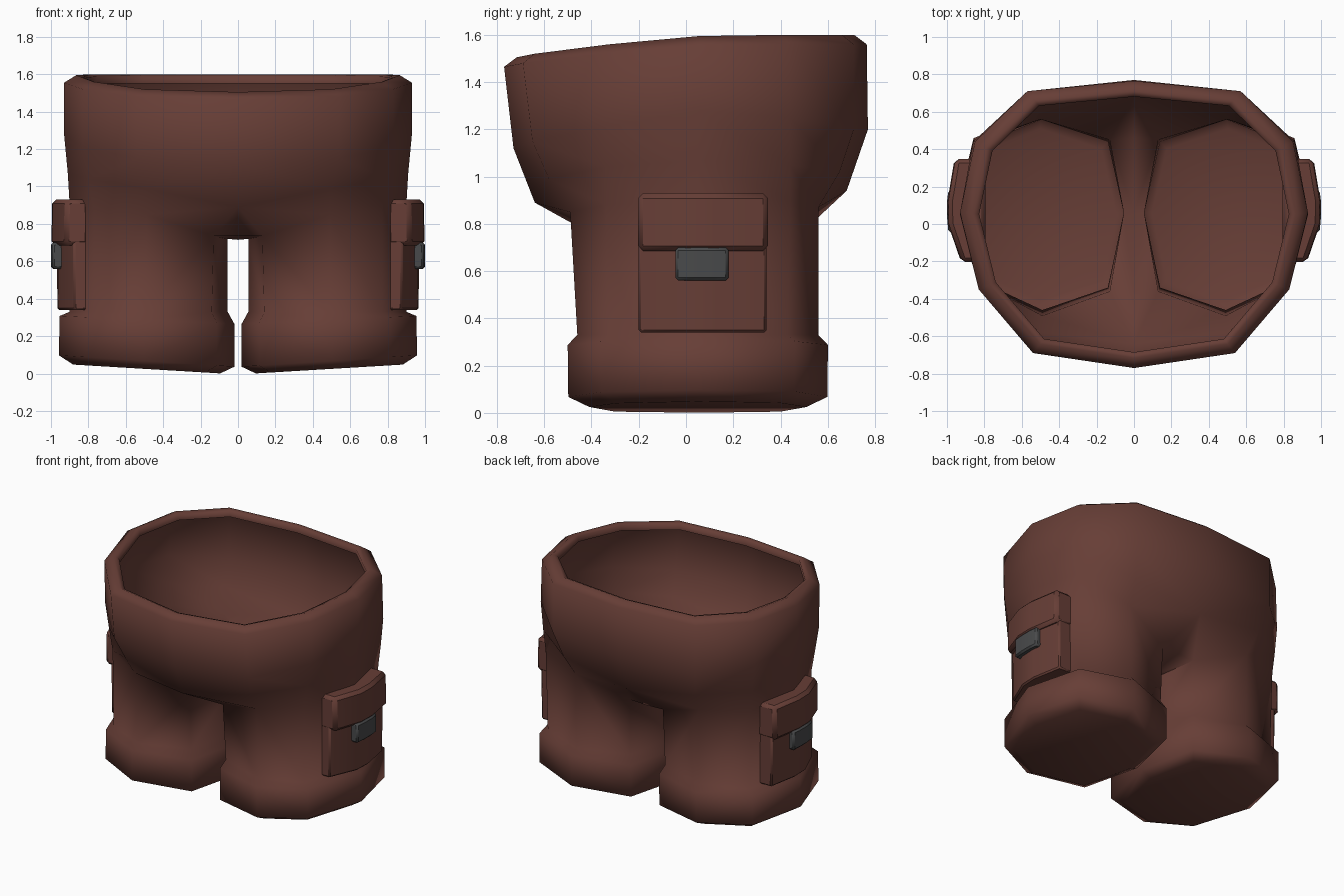
import bpy, bmesh, math

if "Cube" in bpy.data.objects:
    bpy.data.objects.remove(bpy.data.objects["Cube"])


def material(name, rgb):
    m = bpy.data.materials.new(name)
    m.diffuse_color = (*rgb, 1)
    m.use_nodes = True
    m.node_tree.nodes["Principled BSDF"].inputs["Base Color"].default_value = m.diffuse_color
    return m


BROWN = material("brown cloth", (0.135, 0.048, 0.037))
GREY = material("dark grey metal", (0.066, 0.068, 0.07))


def finish(name, bm, mat, angle, bevel=0):
    """Turn a right-hand half into a mirrored, smooth-shaded object."""
    bmesh.ops.recalc_face_normals(bm, faces=bm.faces[:])
    me = bpy.data.meshes.new(name)
    bm.to_mesh(me)
    bm.free()
    me.materials.append(mat)
    me.shade_smooth()
    me.set_sharp_from_angle(angle=math.radians(angle))
    ob = bpy.data.objects.new(name, me)
    bpy.context.collection.objects.link(ob)
    if bevel:
        b = ob.modifiers.new("bevel", 'BEVEL')
        b.width = bevel
        b.segments = 1
        b.limit_method = 'ANGLE'
        b.angle_limit = math.radians(40)
    mi = ob.modifiers.new("mirror", 'MIRROR')
    mi.use_clip = True
    return ob


# ---- trousers: half rings run front centre -> side -> back centre
waist = [(0, -.77, 1.465), (.54, -.69, 1.48), (.83, -.35, 1.52), (.93, .06, 1.555),
         (.85, .44, 1.56), (.57, .71, 1.56), (0, .765, 1.56)]
hips = [(0, -.73, 1.12), (.54, -.65, 1.15), (.83, -.34, 1.21), (.93, .05, 1.28),
        (.86, .44, 1.25), (.57, .71, 1.2), (0, .77, 1.2)]
seat = [(0, -.64, .89), (.50, -.58, .99), (.80, -.34, 1.04), (.91, .05, 1.07),
        (.84, .44, 1.05), (.53, .65, 1.02), (0, .68, .94)]
# leg rings: five outer points front to back, then three inner ones
leg_top = [(.49, -.49, .85), (.77, -.34, .88), (.90, .05, .90), (.82, .44, .90),
           (.50, .56, .87), (.13, .45, .735), (.055, .06, .72), (.13, -.36, .735)]
leg_low = [(.49, -.46), (.77, -.33), (.90, .05), (.81, .43),
           (.49, .56), (.14, .44), (.055, .06), (.14, -.34)]


def around(points, kx, ky, dx, z):
    """Scale a leg outline about the leg centre; z is a function of x."""
    cx, cy = .485, .05
    out = []
    for x, y in points:
        px, py = cx + dx + (x - cx) * kx, cy + (y - cy) * ky
        out.append((px, py, z(px)))
    return out


bm = bmesh.new()


def ring(pts):
    return [bm.verts.new(p) for p in pts]


def bridge(a, b, closed=False):
    n = len(a)
    for i in range(n if closed else n - 1):
        j = (i + 1) % n
        bm.faces.new((a[i], a[j], b[j], b[i]))


def inset(pts, k, dz):
    return ring([(x * k, y * k, z + dz) for x, y, z in pts])


# rounded rim folded inwards, then torso
rows = [inset(waist, .89, -.01), inset(waist, .89, .028),
        inset(waist, .93, .04), ring(waist), ring(hips), ring(seat)]
for a, b in zip(rows, rows[1:]):
    bridge(a, b)

# leg with flared cuff and closed bottom
legs = [ring(leg_top),
        ring(around(leg_low, 1, 1, 0, lambda x: .33)),
        ring(around(leg_low, 1.105, 1.08, .01, lambda x: .265 + .045 * x)),
        ring(around(leg_low, 1.11, 1.075, .012, lambda x: .035 + .065 * x)),
        ring(around(leg_low, .93, .90, .01, lambda x: -.005 + .06 * x))]
for a, b in zip(legs, legs[1:]):
    bridge(a, b, True)
bm.faces.new(legs[-1])

# crotch joins torso to leg
S, L = rows[-1], legs[0]
cf, cc, cb = ring([(0, -.36, .735), (0, .06, .715), (0, .46, .735)])
bridge(S[1:6], L[:5])
for f in ((S[0], S[1], L[0], L[7]), (S[0], L[7], cf), (S[6], L[5], L[4], S[5]),
          (S[6], cb, L[5]), (cf, L[7], L[6], cc), (cc, L[6], L[5], cb)):
    bm.faces.new(f)
finish("trousers", bm, BROWN, 80)


# ---- side pockets: curved plates extruded upward
def plate(name, outer, inner_x, z0, z1, mat, bevel, lean=0):
    b = bmesh.new()
    outline = [(inner_x, outer[0][1])] + outer + [(inner_x, outer[-1][1])]
    lo = [b.verts.new((x, y, z0)) for x, y in outline]
    hi = [b.verts.new((x + (lean if 0 < i < len(outline) - 1 else 0), y, z1))
          for i, (x, y) in enumerate(outline)]
    n = len(outline)
    for i in range(n):
        j = (i + 1) % n
        b.faces.new((lo[i], lo[j], hi[j], hi[i]))
    b.faces.new(lo)
    b.faces.new(hi)
    return finish(name, b, mat, 35, bevel)


plate("pocket_body", [(.875, -.2), (.96, .0), (.965, .12), (.925, .34)],
      .80, .34, .74, BROWN, .01, .005)
plate("pocket_flap", [(.925, -.203), (.995, .0), (.998, .12), (.96, .347)],
      .795, .685, .93, BROWN, .022, -.005)
plate("pocket_buckle", [(.992, -.045), (1.0, .04), (1.0, .12), (.992, .18)],
      .93, .56, .70, GREY, .012)
